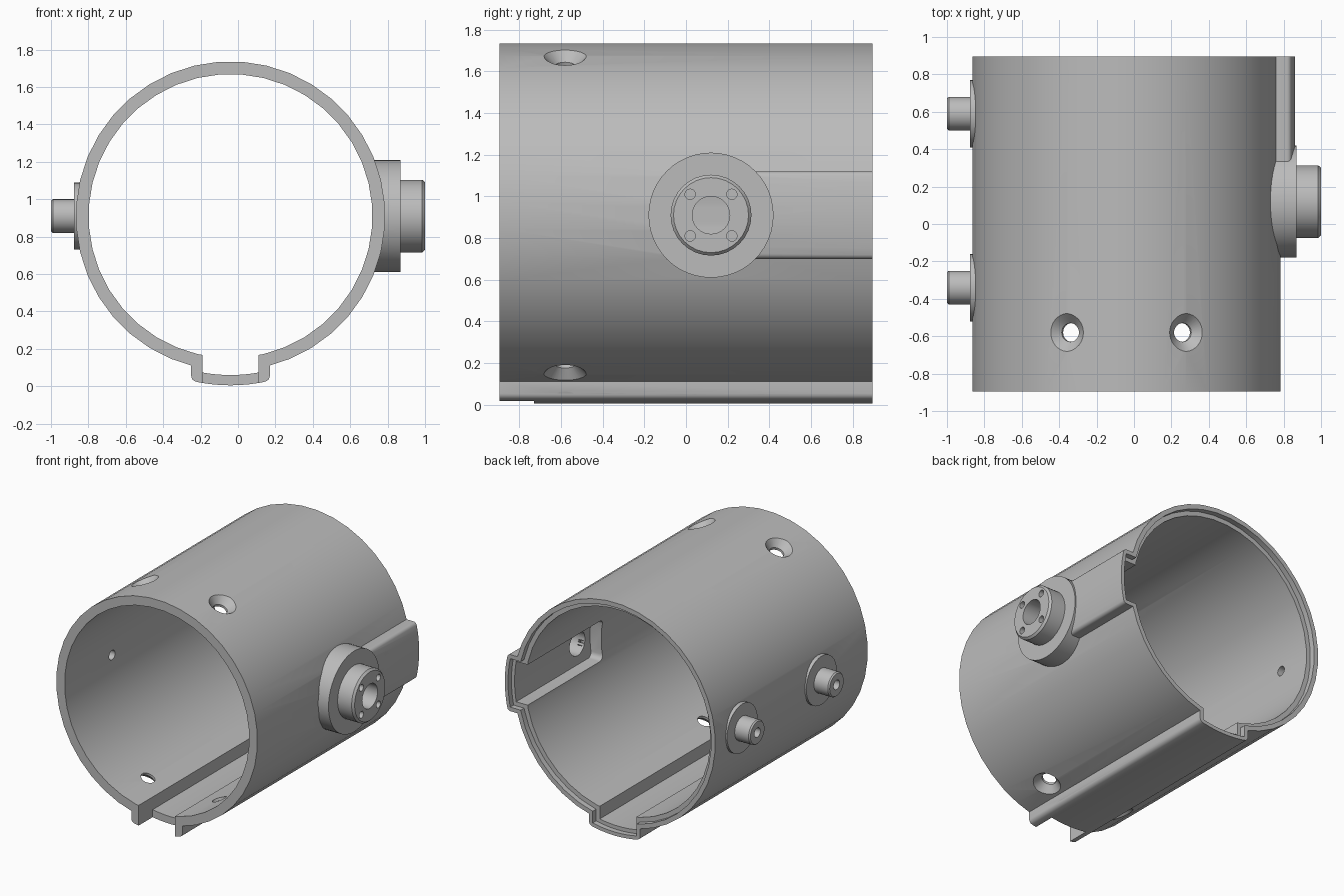
import bpy, bmesh, math
from mathutils import Vector, Matrix

if "Cube" in bpy.data.objects:
    bpy.data.objects.remove(bpy.data.objects["Cube"], do_unlink=True)

grey = bpy.data.materials.new("plain grey")
grey.use_nodes = True
grey.diffuse_color = (0.5, 0.5, 0.5, 1)
grey.node_tree.nodes["Principled BSDF"].inputs["Base Color"].default_value = (0.5, 0.5, 0.5, 1)

CENTRE = Vector((-0.04, 0, 0.91))     # tube axis
FRONT, BACK = -0.895, 0.895
LEFT, RIGHT, DOWN = Vector((1, 0, 0)), Vector((-1, 0, 0)), Vector((0, 0, -1))


def finish(bm, name):
    bmesh.ops.remove_doubles(bm, verts=bm.verts, dist=1e-5)
    bmesh.ops.recalc_face_normals(bm, faces=bm.faces)
    mesh = bpy.data.meshes.new(name)
    bm.to_mesh(mesh)
    bm.free()
    mesh.materials.append(grey)
    obj = bpy.data.objects.new(name, mesh)
    bpy.context.scene.collection.objects.link(obj)
    return obj


def lathe(name, profile, axis, y=0, segs=32):
    """Revolve a closed (radius, distance) profile about an axis leaving the tube centre."""
    bm = bmesh.new()
    vs = [bm.verts.new((r, 0, h)) for r, h in profile]
    es = [bm.edges.new((vs[i - 1], vs[i])) for i in range(len(vs))
          if profile[i - 1][0] + profile[i][0] > 0]
    bmesh.ops.spin(bm, geom=vs + es, cent=(0, 0, 0), axis=(0, 0, 1),
                   angle=math.tau, steps=segs, use_duplicate=False)
    turn = axis.to_track_quat('Z', 'Y').to_matrix().to_4x4()
    bm.transform(Matrix.Translation(CENTRE + Vector((0, y, 0))) @ turn)
    return finish(bm, name)


def rod(name, r, h0, h1, axis, y=0, segs=32):
    return lathe(name, [(0, h0), (r, h0), (r, h1), (0, h1)], axis, y, segs)


def barrel(name, r, y0, y1, segs=40):
    """Cylinder along the tube axis."""
    bm = bmesh.new()
    bmesh.ops.create_cone(bm, cap_ends=True, segments=segs, radius1=r, radius2=r, depth=y1 - y0)
    bm.transform(Matrix.Translation(CENTRE + Vector((0, (y0 + y1) / 2, 0)))
                 @ Matrix.Rotation(math.pi / 2, 4, 'X')
                 @ Matrix.Rotation(math.pi / segs, 4, 'Z'))
    return finish(bm, name)


def rib(name, r, half, base, y0, y1, axis, round_edge=0.0, round_end=0.0):
    """Straight-sided bar with a curved outer face, running along the tube."""
    side = Vector((-axis.z, 0, axis.x))
    a = math.asin(half / r)
    pts = [(half, base), (-half, base)]
    pts += [(r * math.sin(t), r * math.cos(t)) for t in (-a + a * i / 4 for i in range(9))]
    bm = bmesh.new()
    face = bm.faces.new([bm.verts.new(CENTRE + side * s + axis * d + Vector((0, y0, 0)))
                         for s, d in pts])
    grown = bmesh.ops.extrude_face_region(bm, geom=[face], use_keep_orig=True)["geom"]
    for v in grown:
        if isinstance(v, bmesh.types.BMVert):
            v.co.y = y1
    bmesh.ops.recalc_face_normals(bm, faces=bm.faces)

    def at_corner(e, outer):
        return all(abs(abs((v.co - CENTRE).dot(side)) - half) < 1e-4
                   and (not outer or (v.co - CENTRE).dot(axis) > base + 0.01) for v in e.verts)

    for amount, along in ((round_edge, True), (round_end, False)):
        if amount:
            picked = [e for e in bm.edges
                      if (abs(e.verts[0].co.y - e.verts[1].co.y) > 0.01) == along
                      and at_corner(e, along)
                      and (along or max(v.co.y for v in e.verts) < y0 + 0.001)]
            bmesh.ops.bevel(bm, geom=picked, offset=amount, segments=4, profile=0.5,
                            affect='EDGES', clamp_overlap=True)
    return finish(bm, name)


def combine(target, tool, operation):
    mod = target.modifiers.new("combine", 'BOOLEAN')
    mod.operation, mod.solver, mod.object = operation, 'EXACT', tool
    bpy.context.view_layer.objects.active = target
    bpy.ops.object.modifier_apply(modifier=mod.name)
    bpy.data.objects.remove(tool, do_unlink=True)


PIN_Y = (-0.34, 0.59)
HUB_Y = 0.12

# Outer body: tube, lower keyway, side keyway, hub flange and pin pads
shell = barrel("tube_shell", 0.827, FRONT, BACK)
additions = [
    rib("lower_key", 0.905, 0.21, 0.7, FRONT, BACK, DOWN, round_edge=0.025),
    rib("side_key", 0.902, 0.21, 0.7, HUB_Y, BACK, LEFT, round_edge=0.02),
    rod("hub_flange", 0.3, 0.6, 0.91, LEFT, HUB_Y, 48),
]
additions += [rod("pin_pad", 0.18, 0.6, 0.836, RIGHT, y) for y in PIN_Y]
for part in additions:
    combine(shell, part, 'UNION')

# Hollow interior, keyway channels, open front slot and stepped back rim
cuts = [
    barrel("bore", 0.759, FRONT - 0.1, BACK + 0.1),
    rib("lower_channel", 0.85, 0.15, 0.5, FRONT - 0.1, BACK + 0.1, DOWN),
    rib("front_slot", 1.0, 0.15, 0.5, FRONT - 0.12, -0.73, DOWN),
    rib("side_channel", 0.85, 0.15, 0.5, HUB_Y - 0.15, BACK + 0.1, LEFT, round_end=0.06),
    barrel("rim_step", 0.793, BACK - 0.04, BACK + 0.12),
    rib("lower_rim_step", 0.878, 0.18, 0.5, BACK - 0.04, BACK + 0.13, DOWN),
    rib("side_rim_step", 0.876, 0.18, 0.5, BACK - 0.04, BACK + 0.13, LEFT),
    rod("hub_bore", 0.09, 0.5, 1.2, LEFT, HUB_Y),
]
cuts += [rod("pin_bore", 0.035, 0.5, 1.2, RIGHT, y, 20) for y in PIN_Y]

# Countersunk screw holes, two above and two below
sink = [(0, 0.6), (0.05, 0.6), (0.05, 0.775), (0.097, 0.822), (0.145, 0.87), (0, 0.87)]
tilt = math.radians(22.8)
for sx in (-1, 1):
    for sz in (-1, 1):
        axis = Vector((sx * math.sin(tilt), 0, sz * math.cos(tilt)))
        cuts.append(lathe("screw_hole", sink, axis, -0.58))
for part in cuts:
    combine(shell, part, 'DIFFERENCE')

# Hub collar with a chamfered tip and four bolt holes
collar = lathe("hub_collar", [(0.09, 0.9), (0.194, 0.9), (0.194, 1.025),
                              (0.18, 1.04), (0.09, 1.04)], LEFT, HUB_Y)
for dy in (-0.1, 0.1):
    for dz in (-0.1, 0.1):
        hole = rod("bolt_hole", 0.025, 0.95, 1.1, LEFT, HUB_Y + dy, 16)
        hole.data.transform(Matrix.Translation((0, 0, dz)))
        combine(collar, hole, 'DIFFERENCE')

# Hollow locating pins
pins = [lathe(name, [(0.035, 0.81), (0.09, 0.81), (0.09, 0.95), (0.082, 0.96), (0.035, 0.96)],
              RIGHT, y) for name, y in zip(("front_pin", "back_pin"), PIN_Y)]

# Smooth curved surfaces, keep crisp edges
for obj in [shell, collar] + pins:
    bpy.ops.object.select_all(action='DESELECT')
    obj.select_set(True)
    bpy.context.view_layer.objects.active = obj
    bpy.ops.object.shade_smooth_by_angle(angle=math.radians(25))
